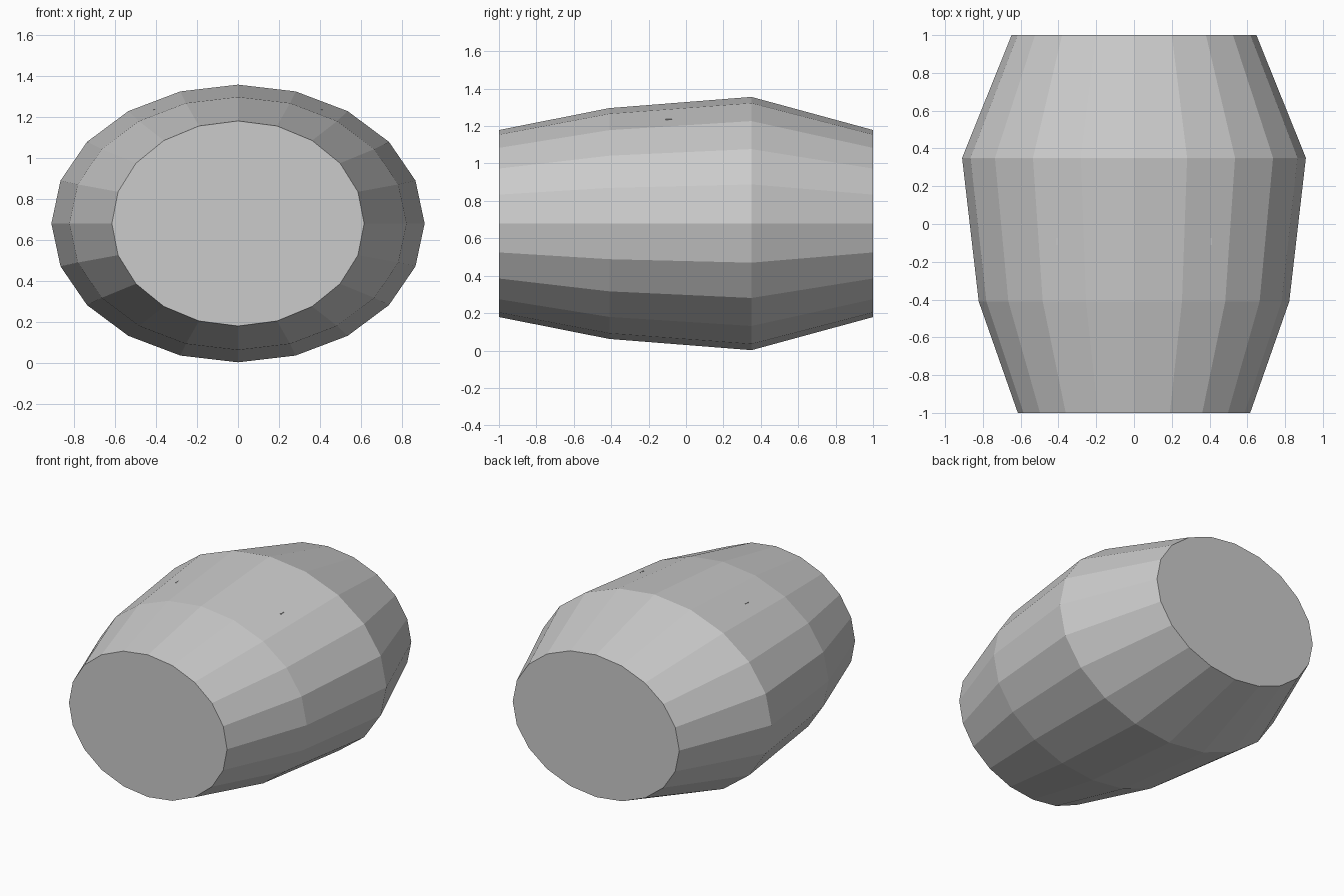
import bpy, bmesh
from math import sin, cos, tau

if "Cube" in bpy.data.objects:
    bpy.data.objects.remove(bpy.data.objects["Cube"])

SIDES, CZ = 20, 0.679
# barrel stations along the length: (y, half width, half height)
STATIONS = [(-1.0, 0.615, 0.5), (-0.41, 0.822, 0.617), (0.35, 0.91, 0.677), (1.0, 0.648, 0.5)]


def make_object(name, bm):
    bmesh.ops.recalc_face_normals(bm, faces=bm.faces)
    mesh = bpy.data.meshes.new(name)
    bm.to_mesh(mesh)
    bm.free()
    obj = bpy.data.objects.new(name, mesh)
    bpy.context.collection.objects.link(obj)
    return obj


# Barrel body: elliptical rings lofted along y, closed by flat end caps
bm = bmesh.new()
rings = []
for y, a, b in STATIONS:
    rings.append([bm.verts.new((a * cos(tau * i / SIDES), y, CZ + b * sin(tau * i / SIDES)))
                  for i in range(SIDES)])
for r0, r1 in zip(rings, rings[1:]):
    for i in range(SIDES):
        j = (i + 1) % SIDES
        bm.faces.new((r0[i], r0[j], r1[j], r1[i]))
bm.faces.new(rings[0])
bm.faces.new(rings[-1])
make_object("barrel_body", bm)

# Tiny slivers just breaking the upper surface on both sides
for side, label in ((-1, "left"), (1, "right")):
    bm = bmesh.new()
    bmesh.ops.create_cube(bm, size=1.0)
    bmesh.ops.scale(bm, vec=(0.006, 0.036, 0.008), verts=bm.verts)
    bmesh.ops.translate(bm, vec=(side * 0.408, -0.092, 1.234), verts=bm.verts)
    make_object("surface_sliver_" + label, bm)
